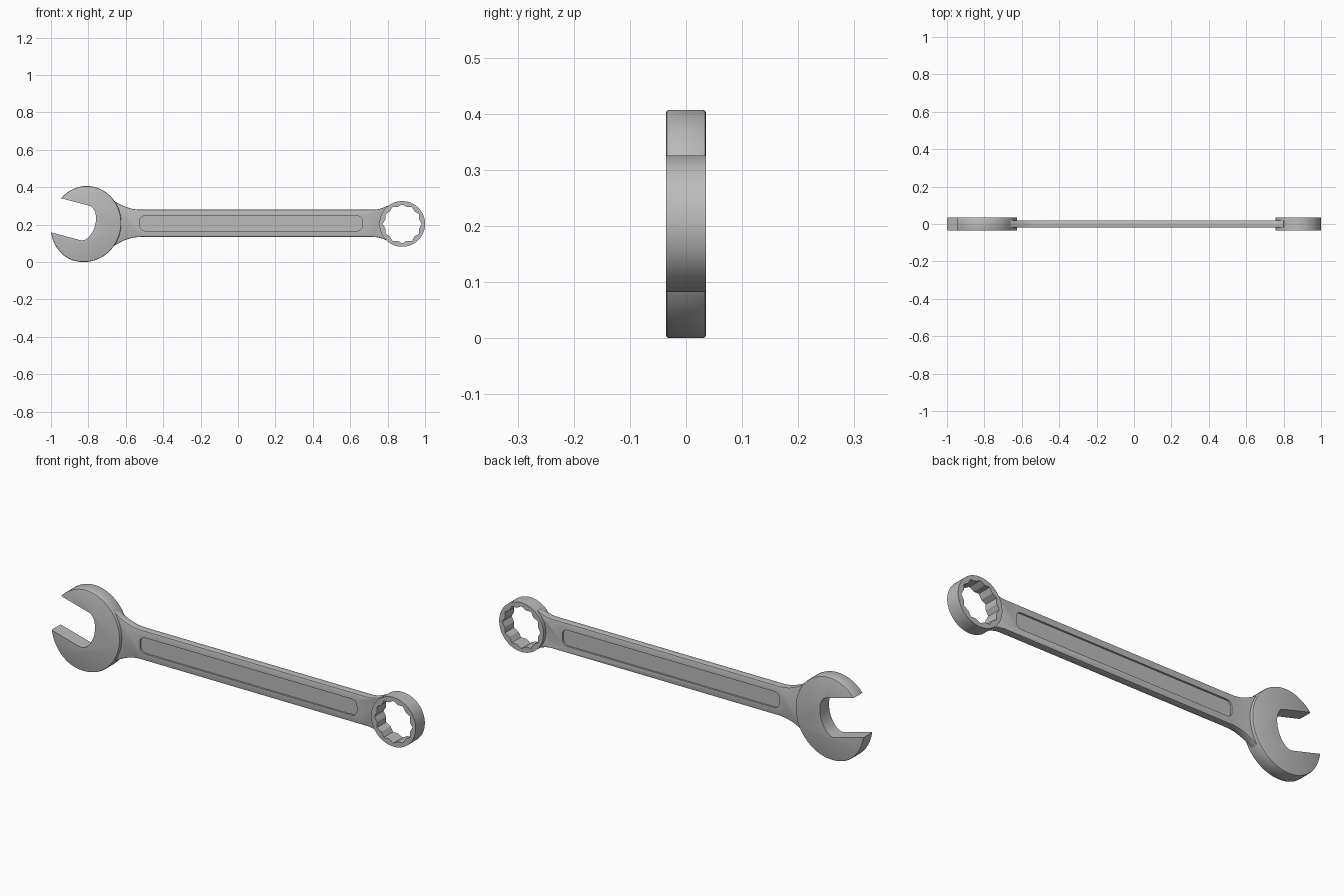
import bpy, bmesh, math

cube = bpy.data.objects.get("Cube")
if cube:
    bpy.data.objects.remove(cube, do_unlink=True)

steel = bpy.data.materials.new("steel grey")
steel.use_nodes = True
GREY = (0.5, 0.5, 0.5, 1)
steel.diffuse_color = GREY
steel.node_tree.nodes["Principled BSDF"].inputs["Base Color"].default_value = GREY

HEAD_X, MID_Z = -0.82, 0.204
RING_X, RING_R = 0.878, 0.122
BAR_Z, BAR_W = 0.207, 0.073
THICK, BAR_T = 0.036, 0.019
TILT = math.radians(-15)


def finish(name, bm):
    bmesh.ops.recalc_face_normals(bm, faces=bm.faces)
    mesh = bpy.data.meshes.new(name)
    bm.to_mesh(mesh)
    bm.free()
    mesh.materials.append(steel)
    obj = bpy.data.objects.new(name, mesh)
    bpy.context.collection.objects.link(obj)
    return obj


def slab(name, outline, y0, y1):
    """Extrude an (x, z) outline from y0 to y1."""
    bm = bmesh.new()
    face = bm.faces.new([bm.verts.new((x, y0, z)) for x, z in outline])
    out = bmesh.ops.extrude_face_region(bm, geom=[face])
    verts = [v for v in out["geom"] if isinstance(v, bmesh.types.BMVert)]
    bmesh.ops.translate(bm, verts=verts, vec=(0, y1 - y0, 0))
    return finish(name, bm)


def select(obj):
    bpy.ops.object.select_all(action='DESELECT')
    obj.select_set(True)
    bpy.context.view_layer.objects.active = obj


def bevel(obj, width):
    mod = obj.modifiers.new("edge", 'BEVEL')
    mod.width, mod.segments = width, 2
    mod.limit_method, mod.angle_limit = 'ANGLE', math.radians(50)
    select(obj)
    bpy.ops.object.modifier_apply(modifier=mod.name)


def cut(obj, cutter):
    cutter.hide_render = True
    mod = obj.modifiers.new("cut", 'BOOLEAN')
    mod.operation, mod.solver, mod.object = 'DIFFERENCE', 'EXACT', cutter
    select(obj)
    bpy.ops.object.modifier_apply(modifier=mod.name)
    bpy.data.objects.remove(cutter, do_unlink=True)


def smooth(obj):
    select(obj)
    bpy.ops.object.shade_smooth_by_angle(angle=math.radians(28))


def arc(cx, cz, rx, rz, a0, a1, n):
    angles = [math.radians(a0 + (a1 - a0) * i / n) for i in range(n + 1)]
    return [(cx + rx * math.cos(a), cz + rz * math.sin(a)) for a in angles]


def tilted(points):
    """Move points from the jaw's own axes to its tilted place."""
    c, s = math.cos(TILT), math.sin(TILT)
    return [(HEAD_X + u * c - v * s, MID_Z + u * s + v * c) for u, v in points]


# Open jaw: shorter ellipse on the mouth side, mouth with an arched end
outline = arc(0, 0, 0.195, 0.2046, -90, 90, 48) + arc(0, 0, 0.18, 0.2046, 90, 270, 48)[1:-1]
jaw = slab("open_jaw", tilted(outline), -THICK, THICK)
bevel(jaw, 0.006)
mouth = arc(0, 0.005, 0.056, 0.095, -90, 90, 24) + [(-0.3, 0.1), (-0.3, -0.09)]
cut(jaw, slab("mouth_cutter", tilted(mouth), -0.1, 0.1))
smooth(jaw)

# Handle: straight bar flaring into both ends
STEPS = 14
top = []
for i in range(STEPS + 1):
    t = 1 - i / STEPS
    top.append((-0.52 - 0.18 * t, BAR_W + 0.076 * t * t))
for i in range(STEPS + 1):
    t = i / STEPS
    top.append((0.72 + 0.08 * t, BAR_W + 0.021 * t * t))
end = arc(RING_X, BAR_Z, 0.113, 0.113, 130, 230, 20)
outline = [(x, BAR_Z + w) for x, w in top] + end + [(x, BAR_Z - w) for x, w in reversed(top)]
handle = slab("handle", outline, -BAR_T, BAR_T)
bevel(handle, 0.005)

# Long round-cornered recess on each face of the handle
X0, X1, HALF, R = -0.525, 0.665, 0.04, 0.028
recess = []
for k, (x, z) in enumerate([(X1 - R, HALF - R), (X0 + R, HALF - R),
                            (X0 + R, R - HALF), (X1 - R, R - HALF)]):
    recess += arc(x, BAR_Z + z, R, R, 90 * k, 90 * k + 90, 8)
for side in (-1, 1):
    cut(handle, slab("recess_cutter", recess, side * 0.010, side * 0.05))
smooth(handle)

# Box ring: round outside, twelve-point bore made from two crossed hexagons
def bore_radius(a):
    def hexagon(phase):
        return 0.0905 / math.cos((a + phase) % (math.pi / 3) - math.pi / 6)
    return max(hexagon(0), hexagon(math.pi / 6))


bm = bmesh.new()
N = 96
loops = []
for radius, y in ((lambda a: RING_R, -THICK), (lambda a: RING_R, THICK),
                  (bore_radius, THICK), (bore_radius, -THICK)):
    angles = [math.tau * i / N for i in range(N)]
    loops.append([bm.verts.new((RING_X + radius(a) * math.cos(a), y,
                                MID_Z + radius(a) * math.sin(a))) for a in angles])
for k in range(4):
    a, b = loops[k], loops[(k + 1) % 4]
    for i in range(N):
        j = (i + 1) % N
        bm.faces.new((a[i], a[j], b[j], b[i]))
smooth(finish("box_ring", bm))
